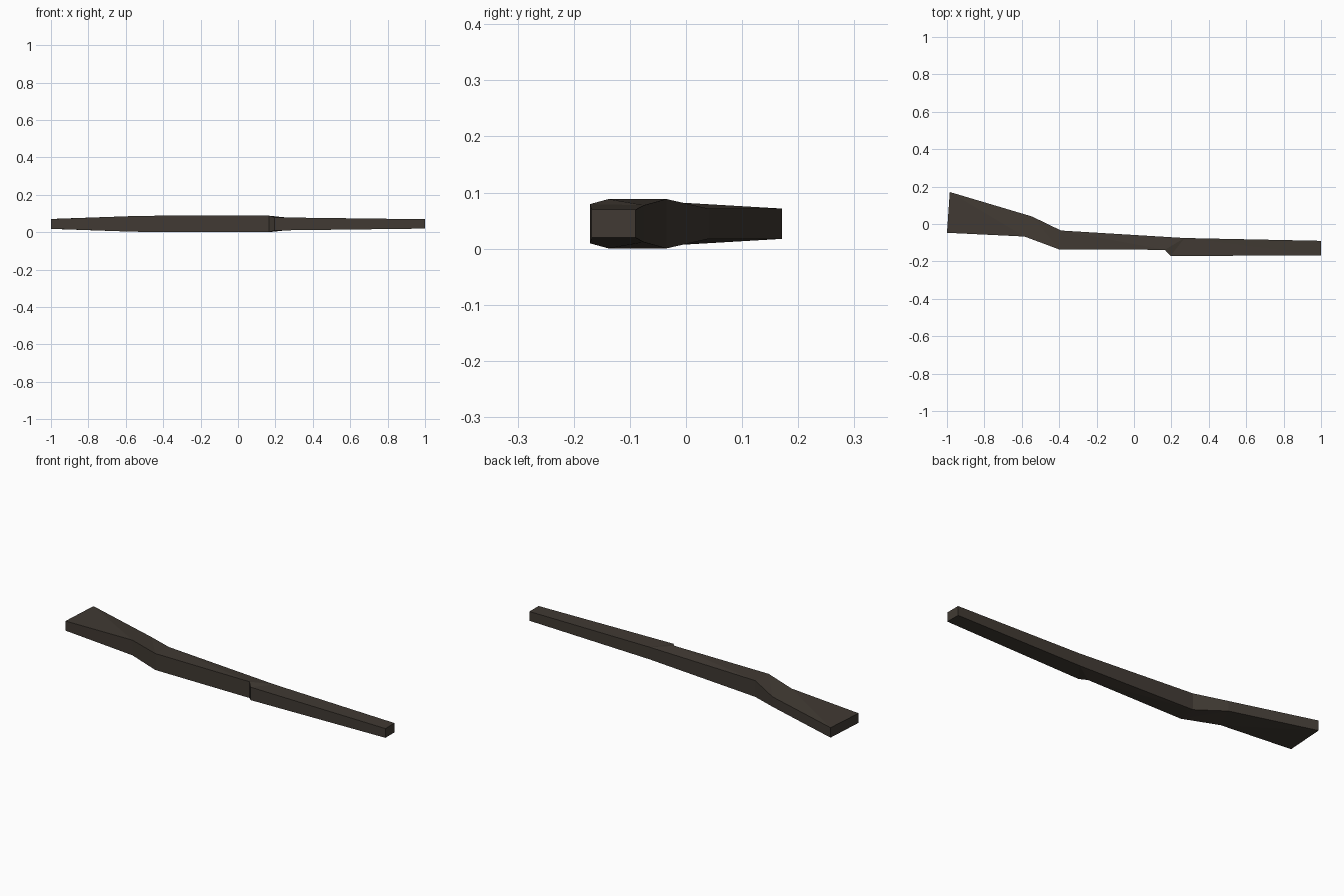
import bpy, bmesh

if "Cube" in bpy.data.objects:
    bpy.data.objects.remove(bpy.data.objects["Cube"])

MID_Z = 0.0445

# Outline stations, butt to tip: upper (x, y, half thickness), lower (x, y, half thickness)
stations = [
    ((-0.985, 0.171, 0.027), (-1.00, -0.047, 0.026)),
    ((-0.545, 0.040, 0.027), (-0.585, -0.067, 0.041)),
    ((-0.390, -0.035, 0.0440), (-0.400, -0.136, 0.0445)),
    ((0.270, -0.075, 0.033), (0.165, -0.138, 0.0440)),
    ((0.270, -0.075, 0.033), (0.195, -0.171, 0.035)),
    ((1.000, -0.090, 0.025), (1.000, -0.168, 0.025)),
]

wood = bpy.data.materials.new("dark_wood")
wood.diffuse_color = (0.052, 0.042, 0.033, 1)
wood.use_nodes = True
wood.node_tree.nodes["Principled BSDF"].inputs["Base Color"].default_value = wood.diffuse_color

bm = bmesh.new()
rings = []
for up, low in stations:
    ring = []
    for (x, y, h), s in ((up, 1), (up, -1), (low, -1), (low, 1)):
        ring.append(bm.verts.new((x, y, MID_Z + s * h)))
    rings.append(ring)

# Skin between neighbouring stations, broad faces split from lower front to upper back
for a, b in zip(rings, rings[1:]):
    bm.faces.new((a[0], b[0], b[3]))
    bm.faces.new((a[0], b[3], a[3]))
    bm.faces.new((a[1], b[2], b[1]))
    bm.faces.new((a[1], a[2], b[2]))
    bm.faces.new((a[0], a[1], b[1], b[0]))
    bm.faces.new((a[2], a[3], b[3], b[2]))

# End caps
bm.faces.new(rings[0])
bm.faces.new(reversed(rings[-1]))

# Merge the shared upper point at the step and tidy up
bmesh.ops.remove_doubles(bm, verts=bm.verts, dist=0.0005)
bmesh.ops.dissolve_degenerate(bm, edges=bm.edges, dist=0.0005)
bmesh.ops.recalc_face_normals(bm, faces=bm.faces)

mesh = bpy.data.meshes.new("stock")
bm.to_mesh(mesh)
bm.free()
mesh.materials.append(wood)
stock = bpy.data.objects.new("stock", mesh)
bpy.context.collection.objects.link(stock)
